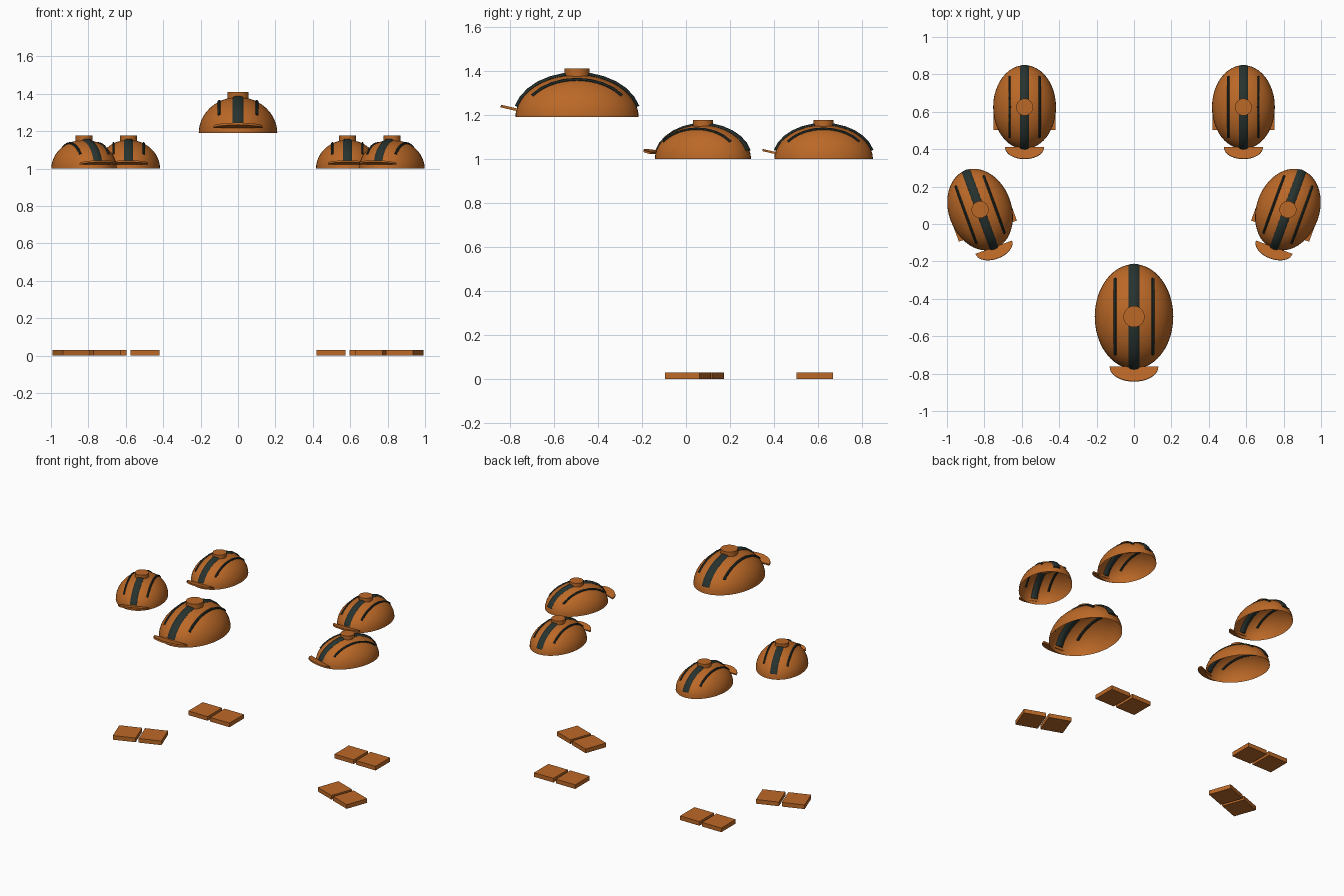
import bpy, bmesh
from math import sin, cos, pi, radians, sqrt
from mathutils import Matrix, Vector

if "Cube" in bpy.data.objects:
    bpy.data.objects.remove(bpy.data.objects["Cube"])

RX, RY, H = 0.21, 0.28, 0.192


def material(name, rgb):
    m = bpy.data.materials.new(name)
    m.diffuse_color = (*rgb, 1)
    m.use_nodes = True
    m.node_tree.nodes["Principled BSDF"].inputs["Base Color"].default_value = m.diffuse_color
    return m


SHELL = material("orange shell", (0.50, 0.14, 0.02))
DARK = material("dark stripe", (0.02, 0.032, 0.028))


def make_mesh(name, bm, mat, smooth=None):
    # smooth: angle limit in degrees, None keeps flat faces
    if smooth is not None:
        for f in bm.faces:
            f.smooth = True
        for e in bm.edges:
            if len(e.link_faces) == 2 and e.calc_face_angle() > radians(smooth):
                e.smooth = False
    me = bpy.data.meshes.new(name)
    bm.to_mesh(me)
    bm.free()
    me.materials.append(mat)
    return me


def dome():
    # open-bottomed half ellipsoid
    bm = bmesh.new()
    bmesh.ops.create_uvsphere(bm, u_segments=48, v_segments=24, radius=1)
    low = [v for v in bm.verts if v.co.z < -0.01]
    bmesh.ops.delete(bm, geom=low, context='VERTS')
    bmesh.ops.scale(bm, vec=(RX, RY, H), verts=bm.verts)
    return make_mesh("dome", bm, SHELL, 60)


def knob():
    bm = bmesh.new()
    bmesh.ops.create_cone(bm, cap_ends=True, segments=32, radius1=0.057, radius2=0.057,
                          depth=0.05, matrix=Matrix.Translation((0, 0, 0.195)))
    return make_mesh("knob", bm, SHELL, 40)


def stripe(name, x, start, half_width, half_thick, steps, sides=8):
    # elliptical section swept front to back over the dome
    bm = bmesh.new()
    k = sqrt(1 - (x / RX) ** 2)
    rings = []
    for i in range(steps + 1):
        t = radians(start + (180 - 2 * start) * i / steps)
        p = Vector((x, -RY * k * cos(t), H * k * sin(t)))
        n = Vector((0, -cos(t) / RY, sin(t) / H)).normalized()
        rings.append([bm.verts.new(p + n * half_thick * sin(a) + Vector((half_width * cos(a), 0, 0)))
                      for a in (2 * pi * j / sides for j in range(sides))])
    for a, b in zip(rings, rings[1:]):
        for j in range(sides):
            bm.faces.new((a[j], a[(j + 1) % sides], b[(j + 1) % sides], b[j]))
    bm.faces.new(rings[0])
    bm.faces.new(rings[-1])
    bmesh.ops.recalc_face_normals(bm, faces=bm.faces)
    return make_mesh(name, bm, DARK, 40)


def brim():
    # half-ellipse plate, tipped up at the front
    bm = bmesh.new()
    vs = [bm.verts.new((0.13 * cos(a), -0.08 * sin(a), 0))
          for a in (pi * i / 20 for i in range(21))]
    face = bm.faces.new(vs)
    ext = bmesh.ops.extrude_face_region(bm, geom=[face])
    top = [g for g in ext["geom"] if isinstance(g, bmesh.types.BMVert)]
    bmesh.ops.translate(bm, vec=(0, 0, 0.012), verts=top)
    bmesh.ops.recalc_face_normals(bm, faces=bm.faces)
    bm.transform(Matrix.Translation((0, -0.27, 0.026)) @ Matrix.Rotation(radians(13), 4, 'X')
                 .inverted())
    return make_mesh("brim", bm, SHELL, 40)


def foot():
    bm = bmesh.new()
    bmesh.ops.create_cube(bm, size=1)
    bmesh.ops.scale(bm, vec=(0.155, 0.165, 0.03), verts=bm.verts)
    return make_mesh("foot", bm, SHELL)


def place(name, mesh, matrix):
    ob = bpy.data.objects.new(name, mesh)
    bpy.context.collection.objects.link(ob)
    ob.matrix_world = matrix


HELMET = {
    "dome": dome(),
    "knob": knob(),
    "brim": brim(),
    "centre_stripe": stripe("centre_stripe", 0, 14, 0.03, 0.012, 12),
    "left_stripe": stripe("left_stripe", -0.1, 35, 0.009, 0.009, 8),
    "right_stripe": stripe("right_stripe", 0.1, 35, 0.009, 0.009, 8),
}
FOOT = foot()

# name, x, y, base height, turn in degrees, size
spots = [("front", 0, -0.495, 1.19, 0, 1)]
for side, s in (("left", -1), ("right", 1)):
    spots.append((side + "_middle", s * 0.823, 0.077, 1.0, -20 * s, 0.8))
    spots.append((side + "_back", s * 0.585, 0.625, 1.0, 0, 0.8))

for spot, x, y, z, turn, size in spots:
    base = Matrix.Translation((x, y, 0)) @ Matrix.Rotation(radians(turn), 4, 'Z')
    for part, mesh in HELMET.items():
        place(f"{spot}_{part}", mesh, base @ Matrix.Translation((0, 0, z)) @ Matrix.Scale(size, 4))
    # pair of flat feet below the smaller helmets
    if size < 1:
        for label, fx in (("left", -0.0875), ("right", 0.0875)):
            place(f"{spot}_{label}_foot", FOOT, base @ Matrix.Translation((fx, -0.04, 0.015)))
